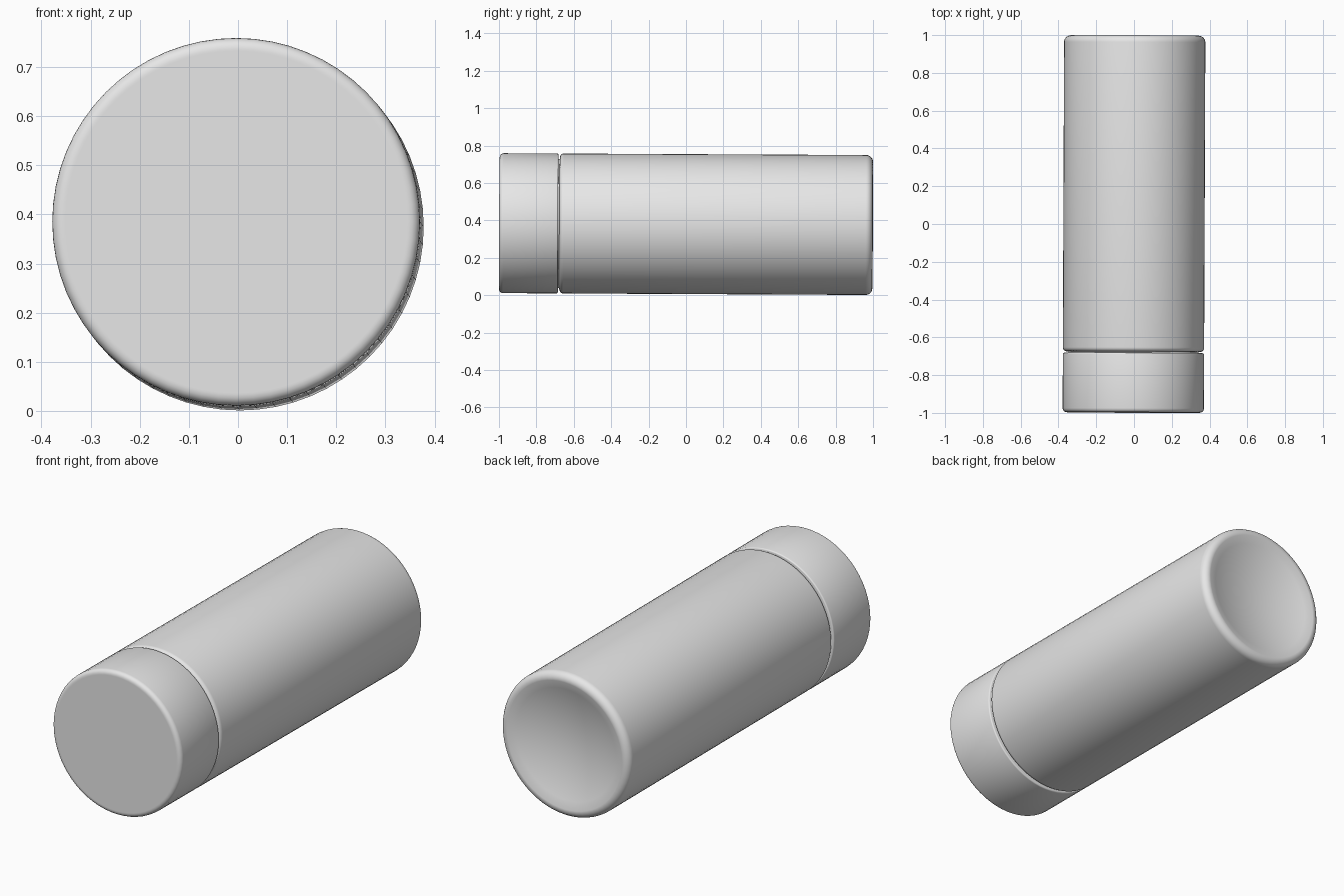
import bpy, bmesh, math
from mathutils import Matrix, Vector

if "Cube" in bpy.data.objects:
    bpy.data.objects.remove(bpy.data.objects["Cube"])

grey = bpy.data.materials.new("light_grey")
grey.use_nodes = True
grey.diffuse_color = (0.8, 0.8, 0.8, 1)
grey.node_tree.nodes["Principled BSDF"].inputs["Base Color"].default_value = (0.8, 0.8, 0.8, 1)

R = 0.374
SIDES = 64
# The can lies along y with a very slight tilt
AXIS = Vector((0.004, 1, -0.005)).normalized()
TILT = Matrix.Translation((0, 0, 0.38)) @ Vector((0, 1, 0)).rotation_difference(AXIS).to_matrix().to_4x4()


def corner(r, y, a0, a1, size, steps=5):
    """Rounded corner around centre (r, y), angles in degrees from the radial direction."""
    pts = []
    for i in range(steps + 1):
        a = math.radians(a0 + (a1 - a0) * i / steps)
        pts.append((r + size * math.cos(a), y + size * math.sin(a)))
    return pts


def lathe(name, profile):
    """Revolve (radius, y) points around the y axis."""
    bm = bmesh.new()
    verts = [bm.verts.new((r, y, 0)) for r, y in profile]
    edges = [bm.edges.new(pair) for pair in zip(verts, verts[1:])]
    bmesh.ops.spin(bm, geom=verts + edges, cent=(0, 0, 0), axis=(0, 1, 0),
                   angle=math.tau, steps=SIDES, use_merge=True)
    bmesh.ops.remove_doubles(bm, verts=bm.verts, dist=1e-5)
    bmesh.ops.recalc_face_normals(bm, faces=bm.faces)
    bm.transform(TILT)
    mesh = bpy.data.meshes.new(name)
    bm.to_mesh(mesh)
    bm.free()
    mesh.materials.append(grey)
    obj = bpy.data.objects.new(name, mesh)
    bpy.context.collection.objects.link(obj)
    bpy.ops.object.select_all(action='DESELECT')
    obj.select_set(True)
    bpy.context.view_layer.objects.active = obj
    bpy.ops.object.shade_smooth_by_angle(angle=math.radians(35))


# Cap: flat front with a rounded rim, tight edge at the seam
cap = [(0, -0.998), (R - 0.026, -0.998)]
cap += corner(R - 0.022, -0.976, -90, 0, 0.022)
cap += corner(R - 0.007, -0.69, 0, 90, 0.007, 3)
cap += [(0, -0.683)]
lathe("cap", cap)

# Neck: recessed ring inside the seam
lathe("neck", [(0, -0.70), (0.345, -0.70), (0.345, -0.65), (0, -0.65)])

# Body: rounded shoulder, long wall, rounded back rim and a concave base
body = [(0, -0.676), (R - 0.026, -0.676)]
body += corner(R - 0.022, -0.654, -90, 0, 0.022)
body += corner(R - 0.036, 0.962, 0, 100, 0.036, 8)
rim_r, rim_y = body[-1]
DEPTH = 0.06
for i in range(1, 9):
    t = 1 - i / 8
    body.append((rim_r * t, rim_y - DEPTH * (1 - t * t)))
lathe("body", body)
